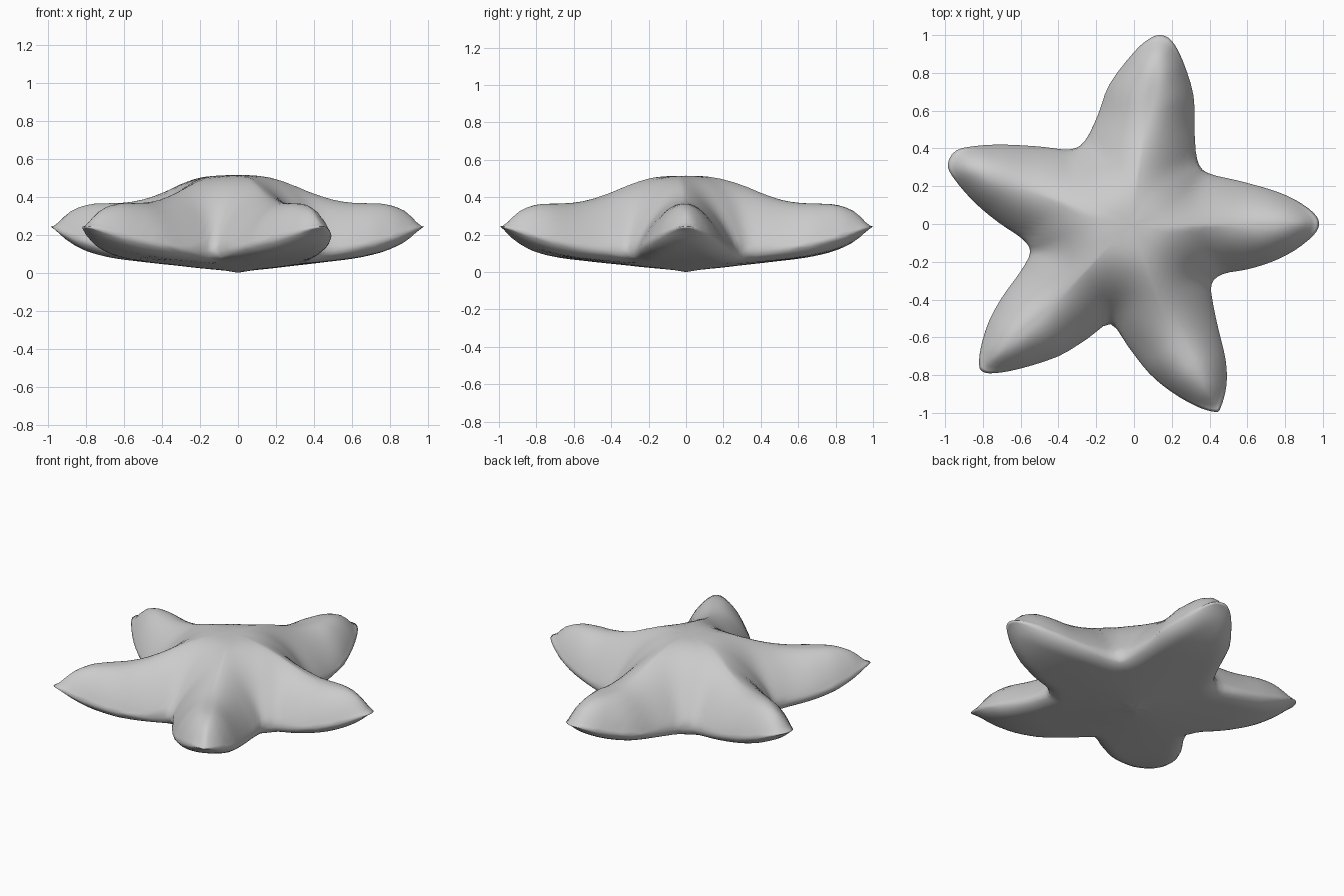
import bpy, bmesh, math
from mathutils import Vector

if "Cube" in bpy.data.objects:
    bpy.data.objects.remove(bpy.data.objects["Cube"])

# Top-view outline, counter-clockwise from the right arm tip
OUTLINE = [Vector(p) for p in [
    (.98, 0), (.95, .06), (.85, .13), (.73, .18), (.55, .23), (.39, .27),
    (.335, .34), (.32, .5), (.315, .68), (.26, .86), (.2, .97), (.14, 1),
    (.08, .98), (0, .91), (-.13, .74), (-.19, .58), (-.26, .44), (-.34, .395),
    (-.5, .41), (-.68, .42), (-.82, .415), (-.94, .39), (-.985, .32),
    (-.96, .25), (-.85, .12), (-.72, .01), (-.59, -.08), (-.55, -.15),
    (-.6, -.25), (-.7, -.39), (-.77, -.52), (-.81, -.65), (-.82, -.74),
    (-.805, -.78), (-.74, -.79), (-.6, -.765), (-.4, -.7), (-.25, -.61),
    (-.125, -.53), (-.03, -.65), (.08, -.79), (.2, -.89), (.33, -.965),
    (.43, -.995), (.46, -.97), (.49, -.85), (.485, -.72), (.45, -.57),
    (.42, -.43), (.41, -.32), (.47, -.265), (.6, -.24), (.73, -.2),
    (.85, -.14), (.95, -.06)]]
TIPS = [OUTLINE[i] for i in (0, 11, 22, 33, 43)]

# Profiles from centre to arm tip, in steps of a tenth
RIDGE = [.515, .512, .50, .47, .425, .388, .37, .366, .36, .325, .25]
UNDER = [.005, .015, .025, .037, .048, .06, .072, .09, .118, .165, .235]
RIM = [.10, .10, .10, .10, .10, .115, .125, .145, .17, .205, .243]
WIDTH = [.45, .43, .40, .36, .31, .26, .225, .185, .145, .10, .05]


def catmull(a, b, c, d, t):
    return (b * 2 + (c - a) * t + (a * 2 - b * 5 + c * 4 - d) * t * t
            + (b * 3 - a - c * 3 + d) * t ** 3) * .5


def profile(table, q):
    n = len(table) - 1
    x = min(max(q, 0), 1) * n
    i = min(int(x), n - 1)
    return catmull(table[max(i - 1, 0)], table[i], table[i + 1],
                   table[min(i + 2, n)], x - i)


# Smoothly subdivided rim
N = len(OUTLINE)
rim = [catmull(OUTLINE[i - 1], OUTLINE[i], OUTLINE[(i + 1) % N],
               OUTLINE[(i + 2) % N], k / 3) for i in range(N) for k in range(3)]


def edge_distance(p):
    best = 9
    for i in range(N):
        a, b = OUTLINE[i], OUTLINE[(i + 1) % N]
        t = min(max((p - a).dot(b - a) / (b - a).length_squared, 0), 1)
        best = min(best, (p - a - (b - a) * t).length)
    return best


def arm_fraction(p):
    # radius relative to the length of the neighbouring arms
    r = p.length
    if r < 1e-6:
        return 0
    w = [math.exp(8 * p.dot(t) / (r * t.length)) for t in TIPS]
    return r * sum(w) / sum(wi * t.length for wi, t in zip(w, TIPS))


def heights(p, on_rim=False):
    q = arm_fraction(p)
    e = 0 if on_rim else edge_distance(p)
    mid = profile(RIM, q)
    u = min(e / profile(WIDTH, q), 1)
    top = mid + (profile(RIDGE, q) - mid) * math.sin(u * math.pi / 2) ** .8
    v = 1 - min(e / .09, 1)
    low = mid + (profile(UNDER, q) - mid) * math.sqrt(1 - v * v)
    return top, low, mid


# Starfish body: rings from the rim to the centre, above and below
bm = bmesh.new()
rim_verts = [bm.verts.new((p.x, p.y, heights(p, True)[2])) for p in rim]
M = len(rim)
RINGS = 20
upper, lower = [rim_verts], [rim_verts]
for j in range(1, RINGS):
    t = 1 - (j / RINGS) ** 1.4
    ups, lows = [], []
    for p in rim:
        s = p * t
        top, low, _ = heights(s)
        ups.append(bm.verts.new((s.x, s.y, top)))
        lows.append(bm.verts.new((s.x, s.y, low)))
    upper.append(ups)
    lower.append(lows)
for rings, z in ((upper, RIDGE[0]), (lower, 0)):
    for a, b in zip(rings, rings[1:]):
        for i in range(M):
            k = (i + 1) % M
            bm.faces.new((a[i], a[k], b[k], b[i]))
    centre = bm.verts.new((0, 0, z))
    for i in range(M):
        bm.faces.new((rings[-1][i], rings[-1][(i + 1) % M], centre))
bmesh.ops.recalc_face_normals(bm, faces=bm.faces)

mesh = bpy.data.meshes.new("starfish_body")
bm.to_mesh(mesh)
bm.free()
for f in mesh.polygons:
    f.use_smooth = True
body = bpy.data.objects.new("starfish_body", mesh)
bpy.context.collection.objects.link(body)
